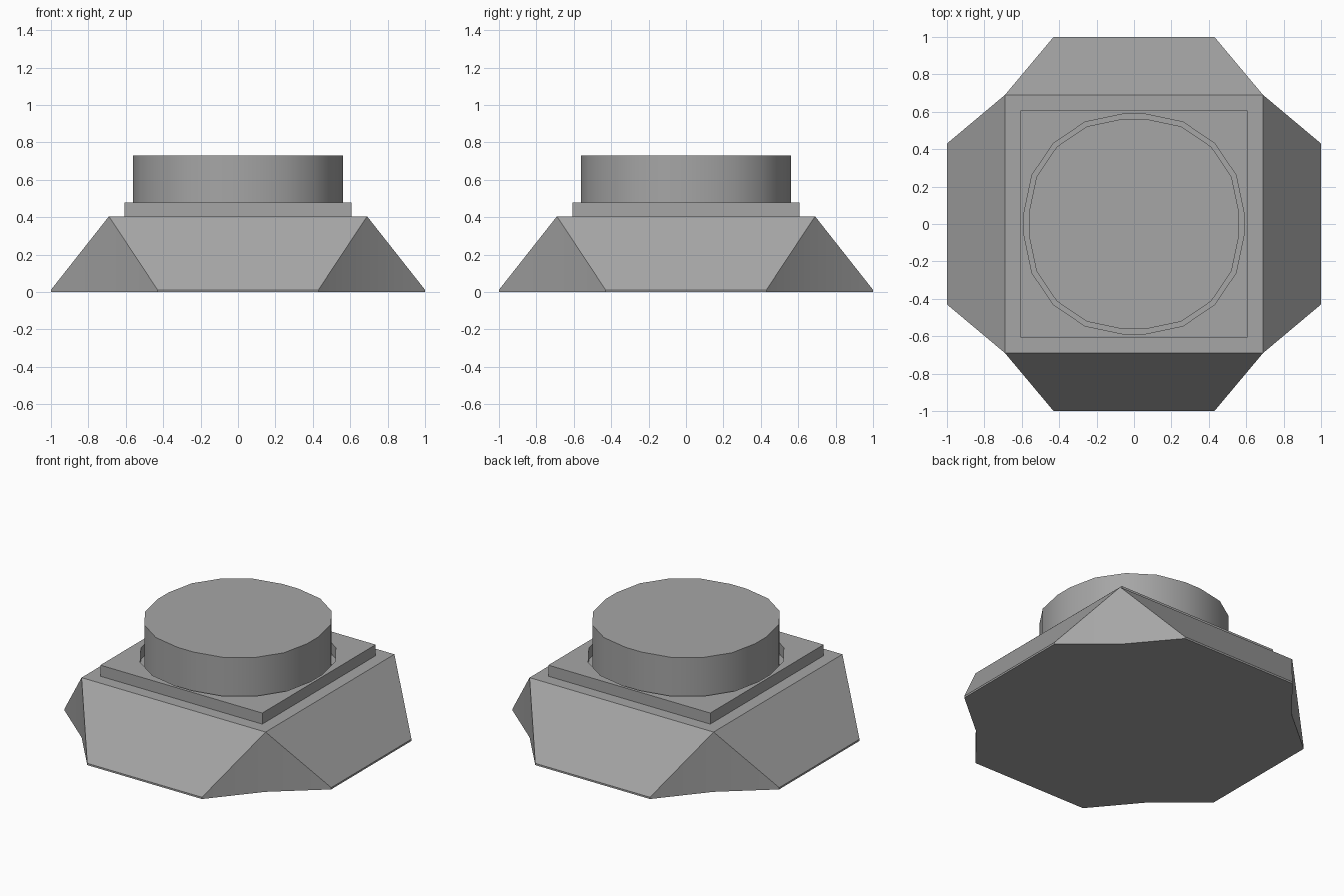
import bpy, bmesh, math

cube = bpy.data.objects.get("Cube")
if cube:
    bpy.data.objects.remove(cube, do_unlink=True)

grey = bpy.data.materials.new("plain_grey")
grey.use_nodes = True
colour = (0.38, 0.38, 0.38, 1)
grey.diffuse_color = colour
grey.node_tree.nodes["Principled BSDF"].inputs["Base Color"].default_value = colour


def finish(bm, name):
    bmesh.ops.remove_doubles(bm, verts=bm.verts, dist=0.0001)
    bmesh.ops.recalc_face_normals(bm, faces=bm.faces)
    mesh = bpy.data.meshes.new(name)
    bm.to_mesh(mesh)
    bm.free()
    mesh.materials.append(grey)
    obj = bpy.data.objects.new(name, mesh)
    bpy.context.collection.objects.link(obj)
    bpy.ops.object.select_all(action="DESELECT")
    obj.select_set(True)
    bpy.context.view_layer.objects.active = obj
    bpy.ops.object.shade_smooth_by_angle(angle=math.radians(30))
    return obj


def four_way(points, scale=1.0):
    """Repeat the points of one quadrant around z."""
    out = []
    for turn in range(4):
        for x, y in points:
            for _ in range(turn):
                x, y = -y, x
            out.append((x * scale, y * scale))
    return out


def loft(name, sections):
    """Stack closed outlines given as (outline, height) and cap both ends."""
    bm = bmesh.new()
    rings = [[bm.verts.new((x, y, z)) for x, y in outline] for outline, z in sections]
    count = len(rings[0])
    for low, high in zip(rings, rings[1:]):
        for i in range(count):
            j = (i + 1) % count
            bm.faces.new((low[i], low[j], high[j], high[i]))
    bm.faces.new(rings[0][::-1])
    bm.faces.new(rings[-1])
    return finish(bm, name)


# Base: sloping sides, vertical notched corners and a thin bottom rim
TOP = 0.69
foot = four_way([(1, 0.43), (TOP, TOP), (0.43, 1)])
head = four_way([(TOP, TOP)] * 3)
loft("flared_base", [(foot, 0), (foot, 0.012), (head, 0.405)])

# Raised drum, rounded in twenty sides
quarter = [(0.562, 0.06), (0.522, 0.25), (0.413, 0.413), (0.25, 0.522), (0.06, 0.562)]
drum = four_way(quarter)
loft("drum", [(drum, 0.405), (drum, 0.73)])

# Square collar with an opening slightly wider than the drum
bm = bmesh.new()
edges = []
for outline in (four_way([(0.607, 0.607)]), four_way(quarter, 1.045)):
    ring = [bm.verts.new((x, y, 0.405)) for x, y in outline]
    edges += [bm.edges.new((a, b)) for a, b in zip(ring, ring[1:] + ring[:1])]
bmesh.ops.triangle_fill(bm, use_beauty=True, edges=edges)
raised = bmesh.ops.extrude_face_region(bm, geom=bm.faces[:], use_keep_orig=True)
verts = [v for v in raised["geom"] if isinstance(v, bmesh.types.BMVert)]
bmesh.ops.translate(bm, verts=verts, vec=(0, 0, 0.075))
finish(bm, "square_collar")
